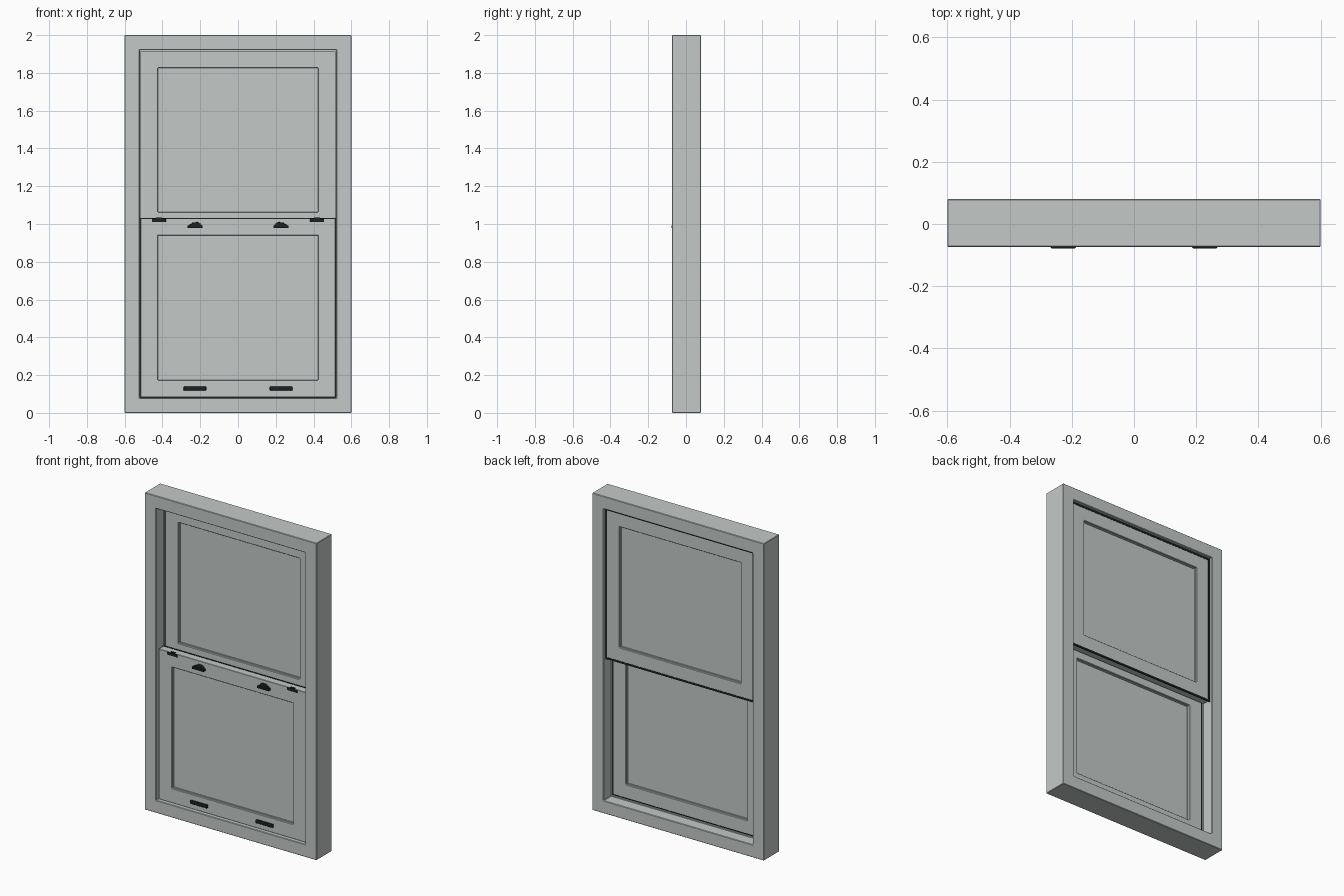
import bpy, bmesh, math

if "Cube" in bpy.data.objects:
    bpy.data.objects.remove(bpy.data.objects["Cube"])


def material(name, rgb):
    m = bpy.data.materials.new(name)
    m.diffuse_color = (*rgb, 1)
    m.use_nodes = True
    m.node_tree.nodes["Principled BSDF"].inputs["Base Color"].default_value = m.diffuse_color
    return m


GREY = material("pale grey", (0.55, 0.585, 0.58))
DARK = material("dark rubber", (0.014, 0.015, 0.017))


def finish(bm, name, mat, bevel=0, segments=1):
    bmesh.ops.recalc_face_normals(bm, faces=bm.faces)
    mesh = bpy.data.meshes.new(name)
    bm.to_mesh(mesh)
    bm.free()
    mesh.materials.append(mat)
    ob = bpy.data.objects.new(name, mesh)
    bpy.context.collection.objects.link(ob)
    if bevel:
        mod = ob.modifiers.new("bevel", 'BEVEL')
        mod.width, mod.segments = bevel, segments
    return ob


def ring(name, hx, z0, z1, w, y0, y1, mat=GREY, bevel=0):
    """Rectangular border of width w, deep from y0 to y1."""
    bm = bmesh.new()
    loops = []
    for inset, y in ((0, y0), (w, y0), (w, y1), (0, y1)):
        x, a, b = hx - inset, z0 + inset, z1 - inset
        loops.append([bm.verts.new((sx, y, sz))
                      for sx, sz in ((-x, a), (x, a), (x, b), (-x, b))])
    for i in range(4):
        p, q = loops[i], loops[(i + 1) % 4]
        for k in range(4):
            n = (k + 1) % 4
            bm.faces.new((p[k], p[n], q[n], q[k]))
    return finish(bm, name, mat, bevel)


def extrude_profile(name, pts, y0, y1, mat, bevel=0, segments=1):
    """Closed x-z outline extruded along y."""
    bm = bmesh.new()
    f = bm.faces.new([bm.verts.new((x, y0, z)) for x, z in pts])
    ext = bmesh.ops.extrude_face_region(bm, geom=[f])
    for v in ext["geom"]:
        if isinstance(v, bmesh.types.BMVert):
            v.co.y = y1
    return finish(bm, name, mat, bevel, segments)


def box(name, x0, x1, y0, y1, z0, z1, mat=GREY, bevel=0, segments=1):
    return extrude_profile(name, [(x0, z0), (x1, z0), (x1, z1), (x0, z1)],
                           y0, y1, mat, bevel, segments)


# Outer frame and the parting rib between the two sash tracks
ring("outer_frame", 0.6, 0, 2, 0.08, -0.074, 0.08, bevel=0.003)
ring("parting_rib", 0.521, 0.079, 1.921, 0.008, -0.002, 0.006)

# Sashes: lower in the front track, upper in the back track
for label, z0, z1, y0, y1 in (("lower", 0.083, 1.03, -0.056, -0.006),
                              ("upper", 0.972, 1.917, 0.010, 0.060)):
    ring(label + "_sash", 0.515, z0, z1, 0.091, y0, y1, bevel=0.002)
    # Glazing bead and pane
    ring(label + "_glazing_bead", 0.428, z0 + 0.087, z1 - 0.087, 0.008,
         y0 + 0.013, y1 - 0.013)
    box(label + "_pane", -0.426, 0.426, y0 + 0.018, y1 - 0.018,
        z0 + 0.089, z1 - 0.089)
    # Weather seal around the back edge
    ring(label + "_weather_seal", 0.5205, z0 - 0.004, z1 + 0.002, 0.012,
         y1 - 0.005, y1 + 0.0015, DARK)

# Hardware on the lower sash, mirrored left and right
for side, s in (("left", -1), ("right", 1)):
    # Cam lock: base plate, stepped body and lever
    base = [(0.187, 0.978), (0.268, 0.978), (0.268, 0.992), (0.187, 0.992)]
    body = [(0.190, 0.988), (0.262, 0.988), (0.256, 0.998), (0.246, 1.001),
            (0.238, 1.008), (0.212, 1.010), (0.200, 1.002)]
    extrude_profile(side + "_lock_base", [(s * x, z) for x, z in base],
                    -0.078, -0.054, DARK, 0.003, 2)
    extrude_profile(side + "_lock_body", [(s * x, z) for x, z in body],
                    -0.072, -0.054, DARK, 0.002, 2)
    # Tilt latch at the top corner
    xa, xb = sorted((s * 0.382, s * 0.455))
    box(side + "_tilt_latch", xa, xb, -0.060, -0.040, 1.011, 1.029,
        DARK, 0.002, 2)
    xa, xb = sorted((s * 0.402, s * 0.434))
    box(side + "_tilt_latch_button", xa, xb, -0.056, -0.044, 1.027, 1.034,
        DARK, 0.002, 2)
    # Finger pull on the bottom rail
    xa, xb = sorted((s * 0.168, s * 0.289))
    box(side + "_finger_pull", xa, xb, -0.070, -0.054, 0.119, 0.139,
        DARK, 0.004, 3)
